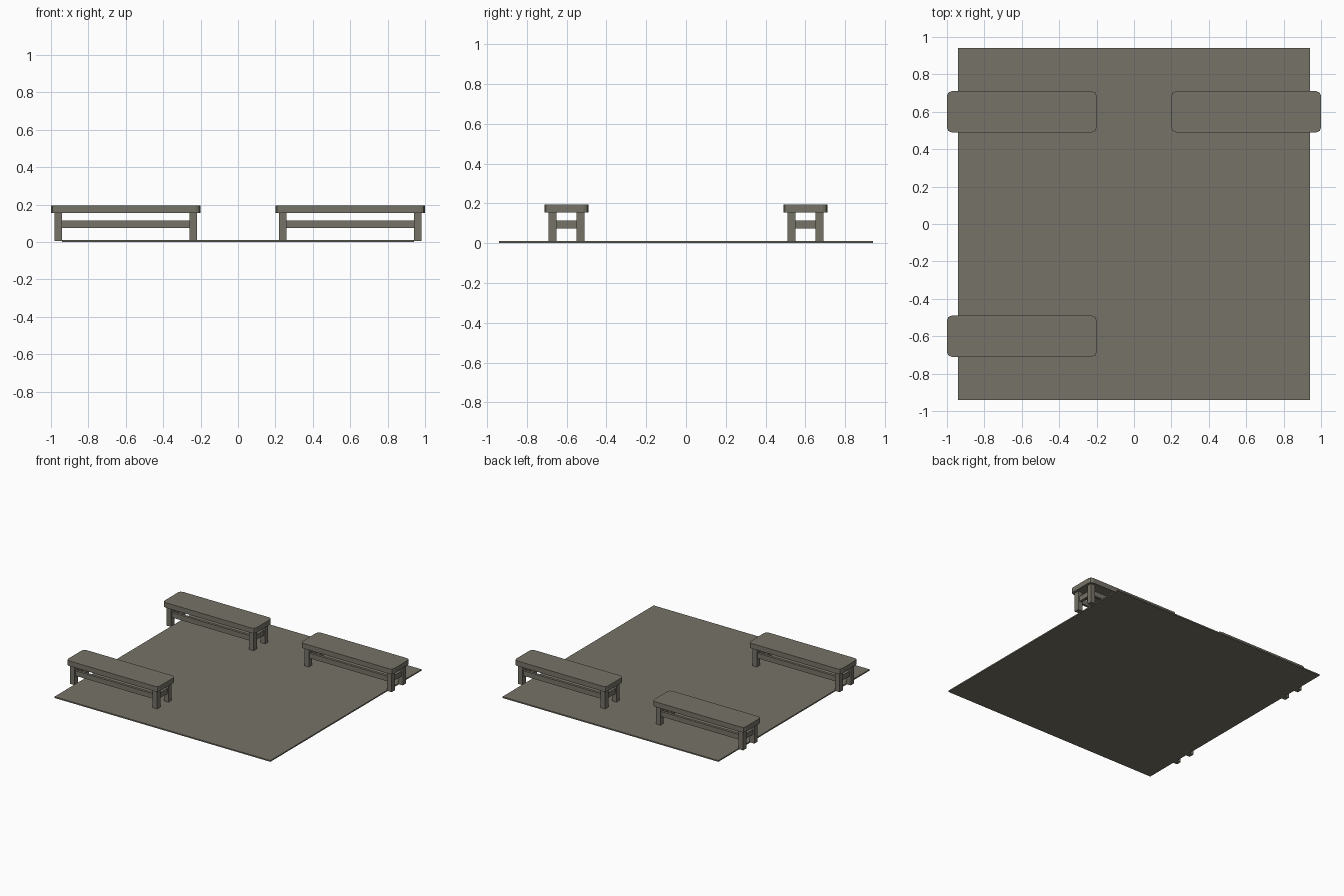
import bpy, bmesh

if "Cube" in bpy.data.objects:
    bpy.data.objects.remove(bpy.data.objects["Cube"])

mat = bpy.data.materials.new("weathered grey")
mat.diffuse_color = (0.18, 0.17, 0.135, 1)
mat.use_nodes = True
mat.node_tree.nodes["Principled BSDF"].inputs["Base Color"].default_value = mat.diffuse_color


def box(name, x, y, z, corner=0.0):
    """Box from (min, max) ranges, optionally with rounded vertical corners."""
    bm = bmesh.new()
    bmesh.ops.create_cube(bm, size=1)
    for v in bm.verts:
        for i, (a, b) in enumerate((x, y, z)):
            v.co[i] = a if v.co[i] < 0 else b
    if corner:
        upright = [e for e in bm.edges
                   if abs(e.verts[0].co.z - e.verts[1].co.z) > 0.001]
        bmesh.ops.bevel(bm, geom=upright, offset=corner, segments=2,
                        profile=0.5, affect='EDGES')
    bmesh.ops.recalc_face_normals(bm, faces=bm.faces)
    me = bpy.data.meshes.new(name)
    bm.to_mesh(me)
    bm.free()
    me.materials.append(mat)
    ob = bpy.data.objects.new(name, me)
    bpy.context.collection.objects.link(ob)
    return ob


def bench(label, cx, cy):
    # seat with rounded corners
    box(label + "_seat", (cx - 0.4, cx + 0.4), (cy - 0.11, cy + 0.11),
        (0.155, 0.195), 0.025)
    rail_z = (0.075, 0.115)
    # four legs
    for sx in (-1, 1):
        for sy in (-1, 1):
            lx, ly = cx + sx * 0.36, cy + sy * 0.07
            box(label + "_leg", (lx - 0.02, lx + 0.02),
                (ly - 0.02, ly + 0.02), (0.005, 0.155))
    # long and end rails between the legs
    for s in (-1, 1):
        ry, rx = cy + s * 0.07, cx + s * 0.36
        box(label + "_long_rail", (cx - 0.34, cx + 0.34),
            (ry - 0.01, ry + 0.01), rail_z)
        box(label + "_end_rail", (rx - 0.01, rx + 0.01),
            (cy - 0.05, cy + 0.05), rail_z)


# floor slab
box("floor", (-0.94, 0.94), (-0.94, 0.94), (0, 0.01))

# three benches, front right corner left empty
bench("front_left_bench", -0.6, -0.6)
bench("back_left_bench", -0.6, 0.6)
bench("back_right_bench", 0.6, 0.6)
